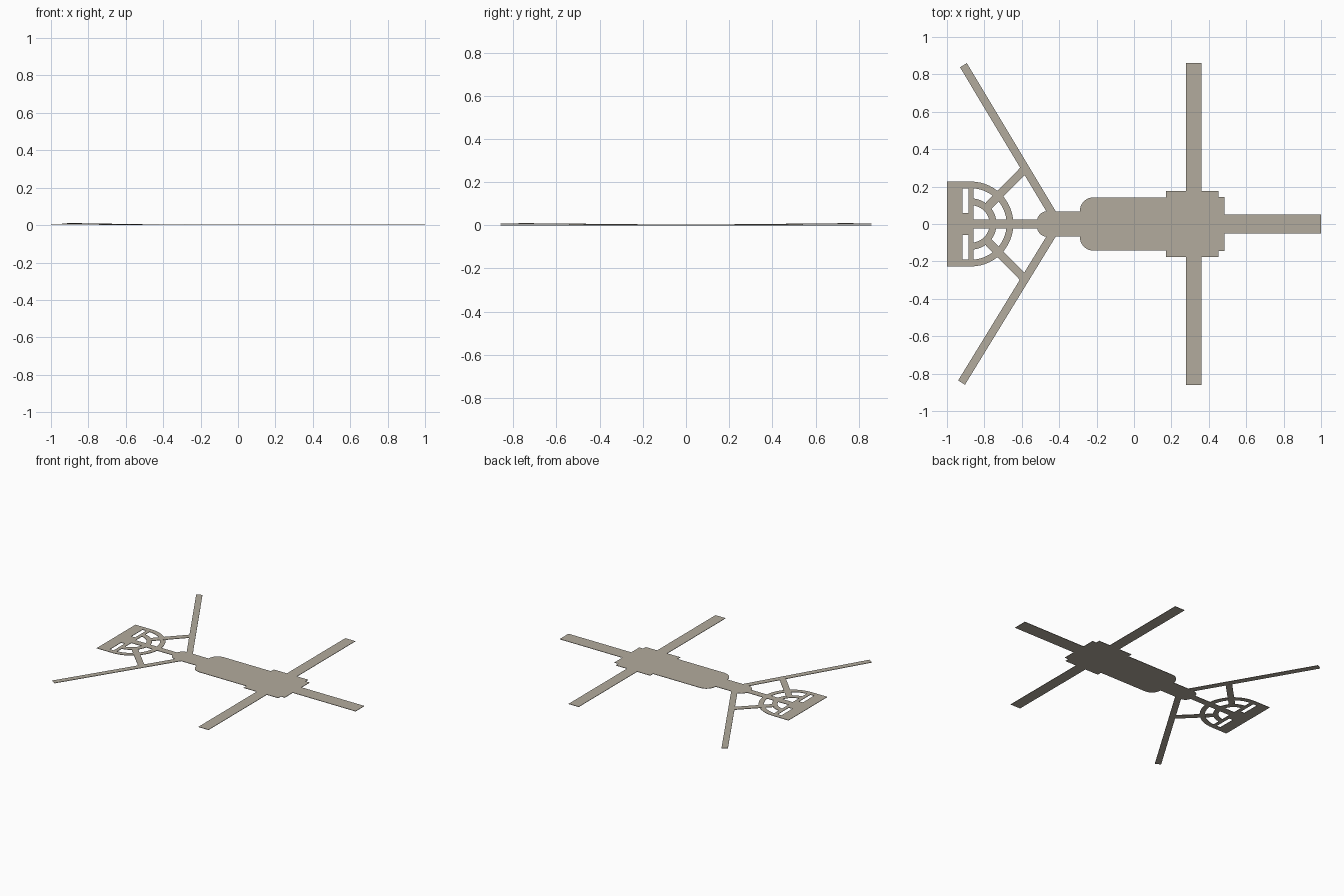
import bpy, bmesh, math

if "Cube" in bpy.data.objects:
    bpy.data.objects.remove(bpy.data.objects["Cube"])

T = 0.003  # sheet thickness
mat = bpy.data.materials.new("warm_grey")
mat.diffuse_color = (0.45, 0.41, 0.34, 1)
mat.use_nodes = True
mat.node_tree.nodes["Principled BSDF"].inputs["Base Color"].default_value = mat.diffuse_color


def plate(name, pts, z0=0.0, tilt=None):
    """Thin flat plate from an outline; tilt(x, y) lifts it."""
    bm = bmesh.new()
    f = bm.faces.new([bm.verts.new((x, y, z0)) for x, y in pts])
    f.normal_update()
    if f.normal.z > 0:
        f.normal_flip()
    ext = bmesh.ops.extrude_face_region(bm, geom=[f], use_keep_orig=True)
    for v in ext["geom"]:
        if isinstance(v, bmesh.types.BMVert):
            v.co.z += T
    bmesh.ops.recalc_face_normals(bm, faces=bm.faces)
    if tilt:
        for v in bm.verts:
            v.co.z += tilt(v.co.x, v.co.y)
    me = bpy.data.meshes.new(name)
    bm.to_mesh(me)
    bm.free()
    me.materials.append(mat)
    ob = bpy.data.objects.new(name, me)
    bpy.context.collection.objects.link(ob)
    return ob


def rect(name, x0, x1, y0, y1):
    return plate(name, [(x0, y0), (x1, y0), (x1, y1), (x0, y1)])


def arc(cx, cy, r, a0, a1, n):
    return [(cx + r * math.cos(math.radians(a0 + (a1 - a0) * i / n)),
             cy + r * math.sin(math.radians(a0 + (a1 - a0) * i / n))) for i in range(n + 1)]


def bar(name, p, q, w, tilt):
    dx, dy = q[0] - p[0], q[1] - p[1]
    l = math.hypot(dx, dy)
    nx, ny = -dy / l * w / 2, dx / l * w / 2
    return plate(name, [(p[0] + nx, p[1] + ny), (q[0] + nx, q[1] + ny),
                        (q[0] - nx, q[1] - ny), (p[0] - nx, p[1] - ny)], 0, tilt)


# Central body: one mirrored outline with rounded shoulders and stepped block
half = [(1.0, 0.051), (0.485, 0.051), (0.485, 0.145), (0.453, 0.145), (0.453, 0.176),
        (0.36, 0.176), (0.36, 0.86), (0.278, 0.86), (0.278, 0.176),
        (0.17, 0.176), (0.17, 0.143)]
half += arc(-0.215, 0.068, 0.075, 90, 180, 8)
half += arc(-0.465, 0.015, 0.053, 90, 170, 8)
half += [(-0.517, 0.025), (-0.86, 0.025)]
plate("body_with_boom_and_side_arms", half + [(x, -y) for x, y in reversed(half)])

# Tail panel frame around two slots
rect("tail_plate", -1.0, -0.917, -0.227, 0.227)
rect("tail_slot_divider", -0.917, -0.886, -0.06, 0.06)
rect("tail_crossbar", -0.886, -0.858, -0.192, 0.192)

# Half rings
cx = -0.872
for name, ro, ri in (("outer_ring", 0.227, 0.191), ("inner_ring", 0.137, 0.1)):
    plate(name, arc(cx, 0, ro, -90, 90, 28) + arc(cx, 0, ri, 90, -90, 28))

# Mirrored parts: rails, swept arms and diagonal braces
lift = lambda x, y: 0.008 * max(0.0, (abs(y) - 0.06) / 0.8)
for s, side, tip in ((1, "left", (-0.912, 0.849)), (-1, "right", (-0.922, -0.848))):
    rect("tail_rail_" + side, -0.917, cx, *sorted((s * 0.191, s * 0.227)))
    bar("swept_arm_" + side, (-0.43, s * 0.045), tip, 0.043, lift)
    bar("brace_" + side, (-0.785, s * 0.09), (-0.59, s * 0.288), 0.044, lift)
